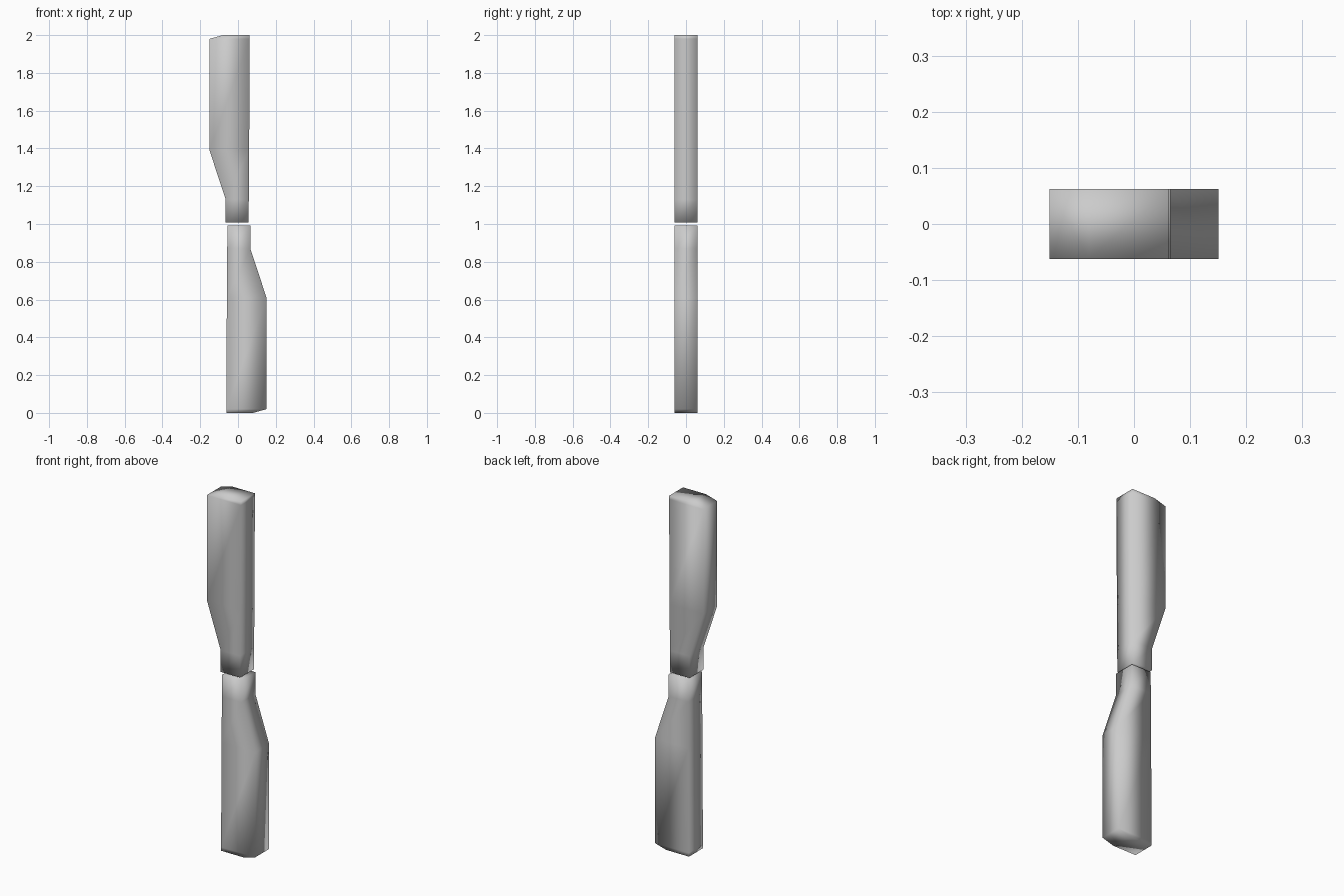
import bpy, bmesh

if "Cube" in bpy.data.objects:
    bpy.data.objects.remove(bpy.data.objects["Cube"])

HALF_DEPTH = 0.062
# Blade outline from tip to root: (height, left x, right x)
STATIONS = [
    (0.0, -0.062, 0.08),
    (0.02, -0.062, 0.151),
    (0.61, -0.059, 0.151),
    (0.87, -0.057, 0.065),
    (0.993, -0.056, 0.065),
]


def make_blade(name, flipped):
    bm = bmesh.new()
    rings = []
    for z, left, right in STATIONS:
        corners = [(left, -HALF_DEPTH), (right, -HALF_DEPTH),
                   (right, HALF_DEPTH), (left, HALF_DEPTH)]
        # The upper blade is the lower one turned half a turn about y
        rings.append([bm.verts.new((-x, y, 2 - z) if flipped else (x, y, z))
                      for x, y in corners])
    for a, b in zip(rings, rings[1:]):
        for i in range(4):
            j = (i + 1) % 4
            bm.faces.new((a[i], a[j], b[j], b[i]))
    bm.faces.new(rings[0][::-1])
    bm.faces.new(rings[-1])
    bmesh.ops.recalc_face_normals(bm, faces=bm.faces)
    for f in bm.faces:
        f.smooth = True
    mesh = bpy.data.meshes.new(name)
    bm.to_mesh(mesh)
    bm.free()
    bpy.context.collection.objects.link(bpy.data.objects.new(name, mesh))


# Two opposed blades
make_blade("lower_blade", False)
make_blade("upper_blade", True)
